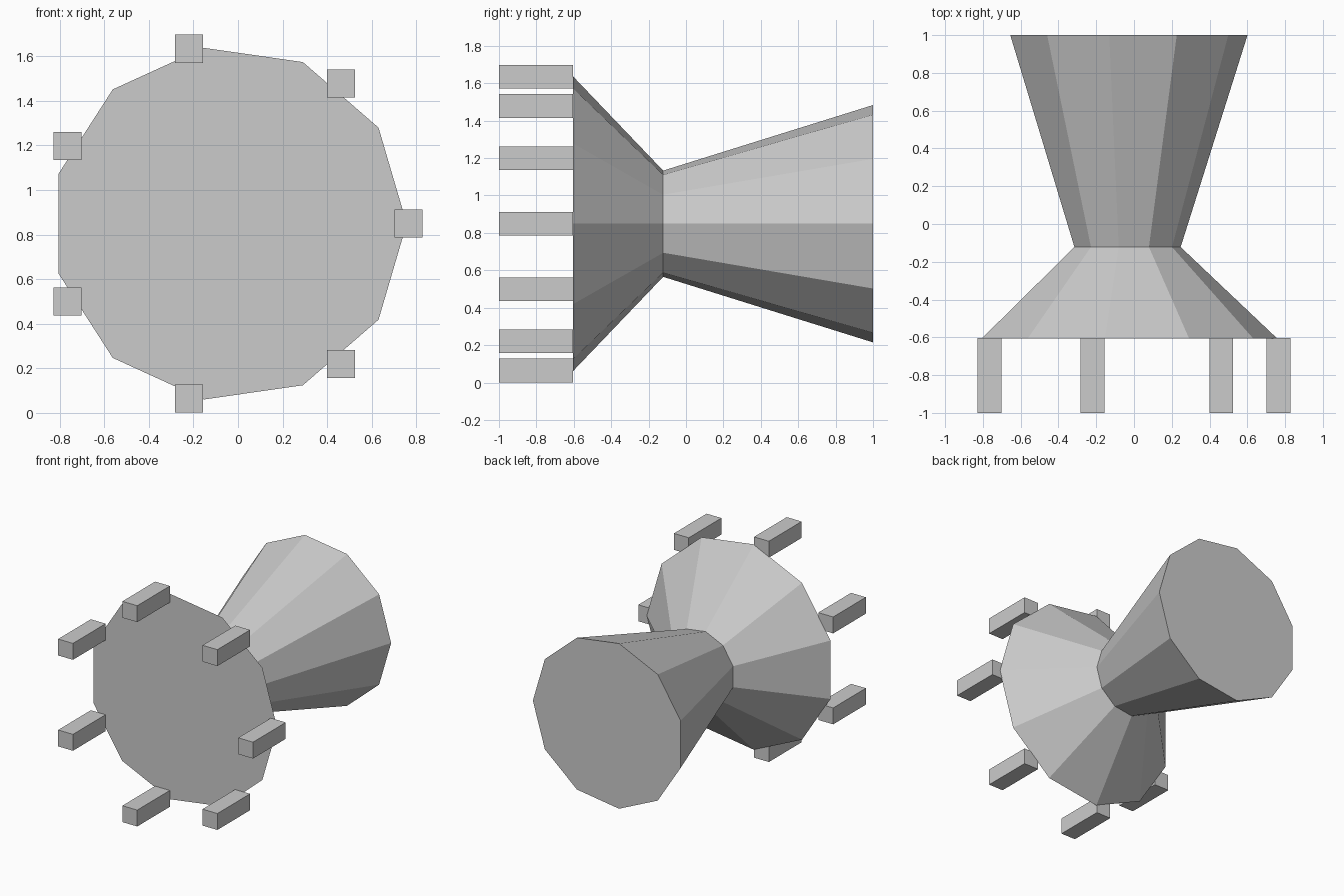
import bpy, bmesh
from math import cos, sin, tau

if "Cube" in bpy.data.objects:
    bpy.data.objects.remove(bpy.data.objects["Cube"])

CX, CZ = -0.04, 0.849   # common axis, running along y
SIDES, LEGS = 11, 7


def add_object(name, bm):
    bmesh.ops.recalc_face_normals(bm, faces=bm.faces[:])
    mesh = bpy.data.meshes.new(name)
    bm.to_mesh(mesh)
    bm.free()
    obj = bpy.data.objects.new(name, mesh)
    obj.location = (CX, 0, CZ)
    bpy.context.collection.objects.link(obj)
    return obj


def frustum(name, y0, r0, y1, r1):
    """Closed faceted cone section along y."""
    bm = bmesh.new()
    rings = [[bm.verts.new((r * cos(tau * i / SIDES), y, r * sin(tau * i / SIDES)))
              for i in range(SIDES)] for y, r in ((y0, r0), (y1, r1))]
    a, b = rings
    bm.faces.new(a)
    bm.faces.new(b)
    for i in range(SIDES):
        j = (i + 1) % SIDES
        bm.faces.new((a[i], a[j], b[j], b[i]))
    return add_object(name, bm)


# Wide front bell and long rear nozzle meeting at the narrow waist
frustum("front_bell", -0.605, 0.797, -0.122, 0.287)
frustum("rear_nozzle", -0.122, 0.287, 1.0, 0.641)

# Ring of square prongs around the front rim
for k in range(LEGS):
    a = tau * k / LEGS
    bm = bmesh.new()
    bmesh.ops.create_cube(bm, size=1)
    bmesh.ops.scale(bm, vec=(0.126, 0.397, 0.126), verts=bm.verts[:])
    bmesh.ops.translate(bm, vec=(0.805 * cos(a), -0.8015, 0.805 * sin(a)), verts=bm.verts[:])
    add_object(f"prong_{k + 1}", bm)
